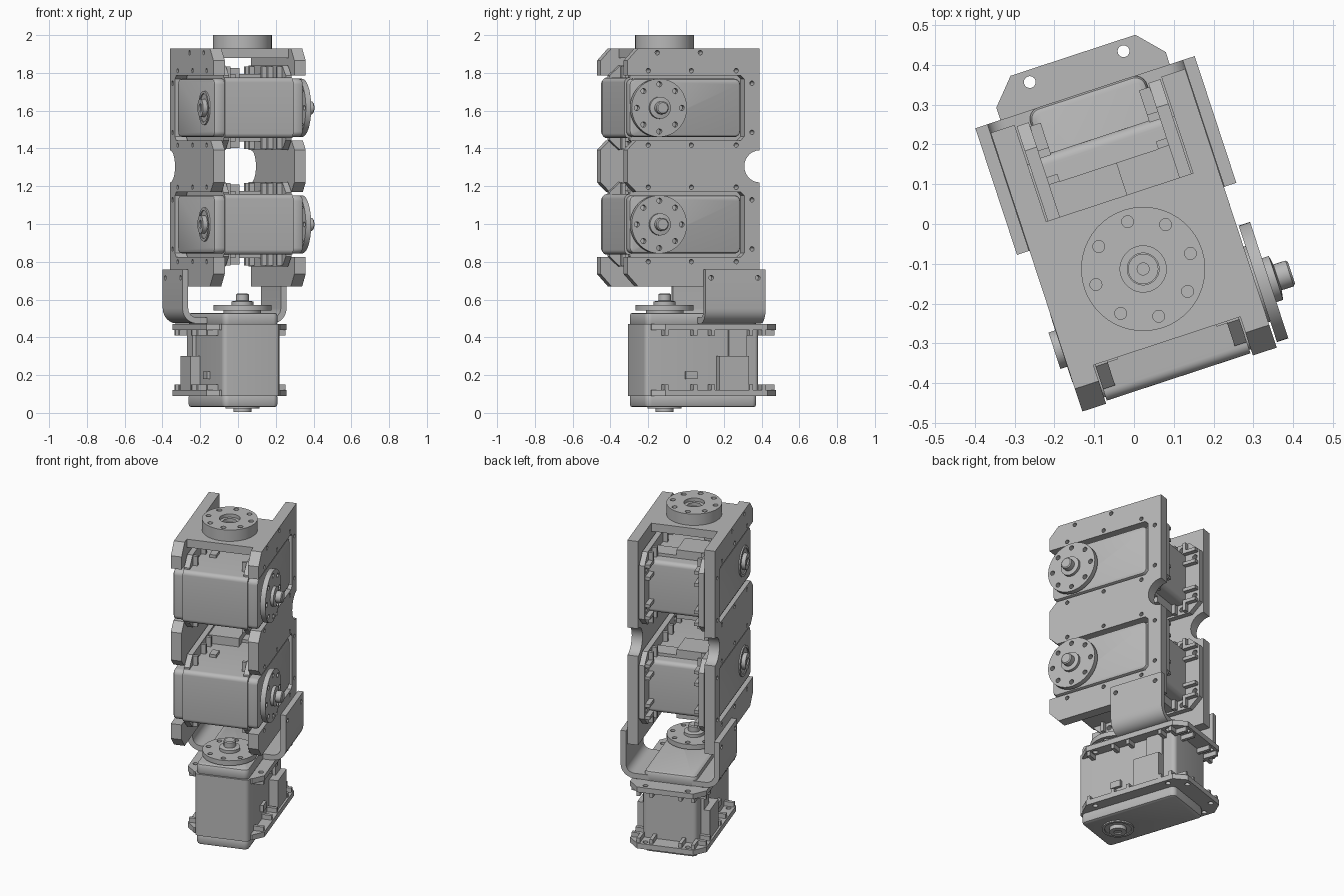
import bpy, bmesh, math
from mathutils import Matrix, Vector

if "Cube" in bpy.data.objects:
    bpy.data.objects.remove(bpy.data.objects["Cube"], do_unlink=True)

# Single bare metal grey
grey = bpy.data.materials.new("metal grey")
grey.use_nodes = True
colour = (0.48, 0.48, 0.48, 1)
grey.diffuse_color = colour
grey.node_tree.nodes["Principled BSDF"].inputs["Base Color"].default_value = colour

# The whole arm is turned about the vertical
TURN = Matrix.Rotation(math.radians(18.2), 4, 'Z') @ Matrix.Translation((-0.0134, 0, 0))
TO_X = Matrix(((0, 0, 1, 0), (1, 0, 0, 0), (0, 1, 0, 0), (0, 0, 0, 1)))    # profile (y, z), depth x
TO_Y = Matrix(((1, 0, 0, 0), (0, 0, 1, 0), (0, 1, 0, 0), (0, 0, 0, 1)))    # profile (x, z), depth y
FLAT = Matrix.Identity(4)


def to_object(name, bm):
    bmesh.ops.recalc_face_normals(bm, faces=bm.faces)
    mesh = bpy.data.meshes.new(name)
    bm.to_mesh(mesh)
    bm.free()
    mesh.materials.append(grey)
    ob = bpy.data.objects.new(name, mesh)
    bpy.context.collection.objects.link(ob)
    return ob


def activate(ob):
    bpy.ops.object.select_all(action='DESELECT')
    ob.select_set(True)
    bpy.context.view_layer.objects.active = ob


def prism(name, points, d0, d1, frame=FLAT):
    bm = bmesh.new()
    face = bm.faces.new([bm.verts.new((a, b, d0)) for a, b in points])
    side = bmesh.ops.extrude_face_region(bm, geom=[face])
    verts = [g for g in side["geom"] if isinstance(g, bmesh.types.BMVert)]
    bmesh.ops.translate(bm, verts=verts, vec=(0, 0, d1 - d0))
    bm.transform(frame)
    return to_object(name, bm)


def boxes(name, ranges):
    bm = bmesh.new()
    for x0, x1, y0, y1, z0, z1 in ranges:
        mid = Vector((x0 + x1, y0 + y1, z0 + z1)) / 2
        size = Matrix.Diagonal((abs(x1 - x0), y1 - y0, z1 - z0, 1))
        bmesh.ops.create_cube(bm, size=1, matrix=Matrix.Translation(mid) @ size)
    return to_object(name, bm)


def lathe(name, profile, closed=False):
    bm = bmesh.new()
    verts = [bm.verts.new((r, 0, z)) for r, z in profile]
    edges = [bm.edges.new(p) for p in zip(verts, verts[1:])]
    if closed:
        edges.append(bm.edges.new((verts[-1], verts[0])))
    bmesh.ops.spin(bm, geom=verts + edges, cent=(0, 0, 0), axis=(0, 0, 1),
                   angle=math.tau, steps=48)
    bmesh.ops.remove_doubles(bm, verts=bm.verts, dist=0.0001)
    return to_object(name, bm)


def drill(ob, spots, radius, frame=FLAT, depth=1.0):
    """Round holes at profile positions, running along the profile's depth."""
    bm = bmesh.new()
    for a, b in spots:
        bmesh.ops.create_cone(bm, cap_ends=True, segments=16, radius1=radius, radius2=radius,
                              depth=depth, matrix=frame @ Matrix.Translation((a, b, 0)))
    cutter = to_object("hole_cutter", bm)
    cutter.hide_render = True
    mod = ob.modifiers.new("holes", 'BOOLEAN')
    mod.operation, mod.solver, mod.object = 'DIFFERENCE', 'EXACT', cutter
    activate(ob)
    bpy.ops.object.modifier_apply(modifier=mod.name)
    bpy.data.objects.remove(cutter, do_unlink=True)


def bevel(ob, width):
    mod = ob.modifiers.new("rim", 'BEVEL')
    mod.width, mod.segments, mod.angle_limit = width, 2, math.radians(50)
    activate(ob)
    bpy.ops.object.modifier_apply(modifier=mod.name)


def place(ob, matrix=FLAT):
    ob.data.transform(TURN @ matrix)
    activate(ob)
    bpy.ops.object.shade_smooth_by_angle(angle=math.radians(32))


def arc(cx, cy, r, a0, a1, n=6):
    steps = [math.radians(a0 + (a1 - a0) * i / n) for i in range(n + 1)]
    return [(cx + r * math.cos(t), cy + r * math.sin(t)) for t in steps]


def rounded(x0, x1, y0, y1, r):
    return (arc(x1 - r, y1 - r, r, 0, 90) + arc(x0 + r, y1 - r, r, 90, 180)
            + arc(x0 + r, y0 + r, r, 180, 270) + arc(x1 - r, y0 + r, r, 270, 360))


RING = [(0.125 * math.cos(k * math.pi / 4), 0.125 * math.sin(k * math.pi / 4)) for k in range(8)]


def servo(prefix, matrix):
    """Motor with its output axis on local z and its length along local y."""
    parts = [prism(prefix + "_case", rounded(-0.16, 0.16, -0.16, 0.475, 0.025), -0.19, 0.19)]
    # End caps with soft rims
    for tag, z0, z1 in (("output_cap", 0.18, 0.25), ("rear_cap", -0.25, -0.18)):
        cap = prism(prefix + "_" + tag, rounded(-0.154, 0.154, -0.152, 0.468, 0.03), z0, z1)
        bevel(cap, 0.016)
        parts.append(cap)
    # Mounting flanges with chamfered corners and screw holes
    half = [(0.17, -0.13), (0.224, -0.07), (0.224, 0.5), (0.165, 0.565)]
    outline = half + [(-x, y) for x, y in reversed(half)]
    holes = [(s * x, y) for s in (-1, 1) for x, y in ((0.124, 0.535), (0.192, 0.45), (0.192, -0.03))]
    for tag, z0, z1 in (("output_flange", 0.158, 0.19), ("rear_flange", -0.19, -0.158)):
        flange = prism(prefix + "_" + tag, outline, z0, z1)
        drill(flange, holes, 0.015)
        parts.append(flange)
    # Nut pockets along the inside of the flanges
    pockets = []
    for s in (-1, 1):
        for z0, z1 in ((0.13, 0.16), (-0.16, -0.13)):
            for y in (-0.06, 0.1, 0.2, 0.41, 0.48):
                pockets.append((s * 0.155, s * 0.218, y - 0.01, y + 0.01, z0, z1))
            for x in (0.085, 0.16):
                pockets.append((s * x - 0.01, s * x + 0.01, 0.47, 0.555, z0, z1))
    parts.append(boxes(prefix + "_nut_pockets", pockets))
    # Cable sockets on both sides
    sockets = [(s * 0.15, s * h, y0, y1, z0, z1) for s in (-1, 1)
               for h, y0, y1, z0, z1 in ((0.212, 0.235, 0.4, -0.16, 0.02),
                                         (0.178, 0.3, 0.4, 0.01, 0.16),
                                         (0.178, 0.06, 0.125, -0.1, -0.06))]
    parts.append(boxes(prefix + "_cable_sockets", sockets))
    # Output horn with a ring of holes, hub and shaft
    horn = lathe(prefix + "_horn", [(0, 0.24), (0.1, 0.24), (0.1, 0.262), (0.154, 0.262),
                                    (0.154, 0.292), (0, 0.292)])
    drill(horn, RING, 0.014)
    parts.append(horn)
    parts.append(lathe(prefix + "_shaft", [(0, 0.28), (0.058, 0.28), (0.058, 0.31), (0.034, 0.314),
                                           (0.034, 0.346), (0.028, 0.351), (0, 0.351)]))
    # Rear bearing
    parts.append(lathe(prefix + "_rear_bearing",
                       [(0, -0.24), (0.09, -0.24), (0.09, -0.258), (0.075, -0.258), (0.075, -0.252),
                        (0.048, -0.252), (0.048, -0.276), (0.022, -0.276), (0.022, -0.268), (0, -0.268)]))
    for part in parts:
        place(part, matrix)


LOWER, UPPER = 0.998, 1.615
servo("base_motor", Matrix.Translation((0, -0.1145, 0.28)))
for prefix, z in (("lower_motor", LOWER), ("upper_motor", UPPER)):
    servo(prefix, Matrix.Translation((0, -0.24, z)) @ Matrix.Rotation(math.pi / 2, 4, 'Y'))

# Side plates: open motor slots at the front, round notch at the back
FRONT, BACK, SLOT = -0.407, 0.33, 0.172


def slot(z):
    return [(FRONT + 0.05, z - SLOT), (0.225, z - SLOT), (0.245, z - SLOT + 0.02),
            (0.245, z + SLOT - 0.02), (0.225, z + SLOT), (FRONT + 0.05, z + SLOT)]


outline = [(BACK, 0.67), (FRONT + 0.06, 0.67), (FRONT, 0.735), (FRONT, LOWER - SLOT)]
outline += slot(LOWER)
outline += [(FRONT, LOWER + SLOT + 0.05), (FRONT, UPPER - SLOT - 0.05)]
outline += slot(UPPER)
outline += [(FRONT, UPPER + SLOT), (FRONT, 1.865), (FRONT + 0.06, 1.93), (BACK, 1.93)]
outline += arc(BACK, 1.305, 0.085, 90, 270, 14)
screws = [(y, z + s * 0.197) for z in (LOWER, UPPER) for s in (-1, 1) for y in (-0.29, -0.05, 0.2)]
screws += [(0.288, z + s * 0.13) for z in (LOWER, UPPER) for s in (-1, 1)]
screws += [(-0.24, 1.907), (0.0, 1.907)]
for name, x0, x1 in (("right_side_plate", -0.257, -0.194), ("left_side_plate", 0.194, 0.257)):
    plate = prism(name, outline, x0, x1, TO_X)
    drill(plate, screws, 0.012, TO_X)
    place(plate)

# Top cross plate and round mounting hub
place(boxes("top_plate", [(-0.2, 0.2, -0.305, 0.075, 1.88, 1.93)]))
hub = lathe("top_hub", [(0.04, -0.01), (0.04, 0.05), (0.058, 0.05), (0.058, 0.07),
                        (0.156, 0.07), (0.156, -0.01)], closed=True)
drill(hub, RING, 0.015)
place(hub, Matrix.Translation((0, -0.1145, 1.93)))
place(lathe("hub_screw", [(0.015, -0.01), (0.015, 0.03), (0.038, 0.03), (0.038, -0.01)], closed=True),
      Matrix.Translation((0, -0.1145, 1.93)))

# Bent bracket joining the base motor to the side plates
OUT, IN = 0.29, 0.258
right_half = (arc(OUT - 0.08, 0.553, 0.08, 270, 360) + [(OUT, 0.76), (IN, 0.76)]
              + arc(OUT - 0.08, 0.553, 0.048, 0, -90))
left_half = [(-x, z) for x, z in reversed(right_half)]
bracket = prism("bent_bracket", right_half + left_half, 0.018, 0.353, TO_Y)
drill(bracket, [(0.05, 0.715), (0.31, 0.715)], 0.013, TO_X)
place(bracket)
